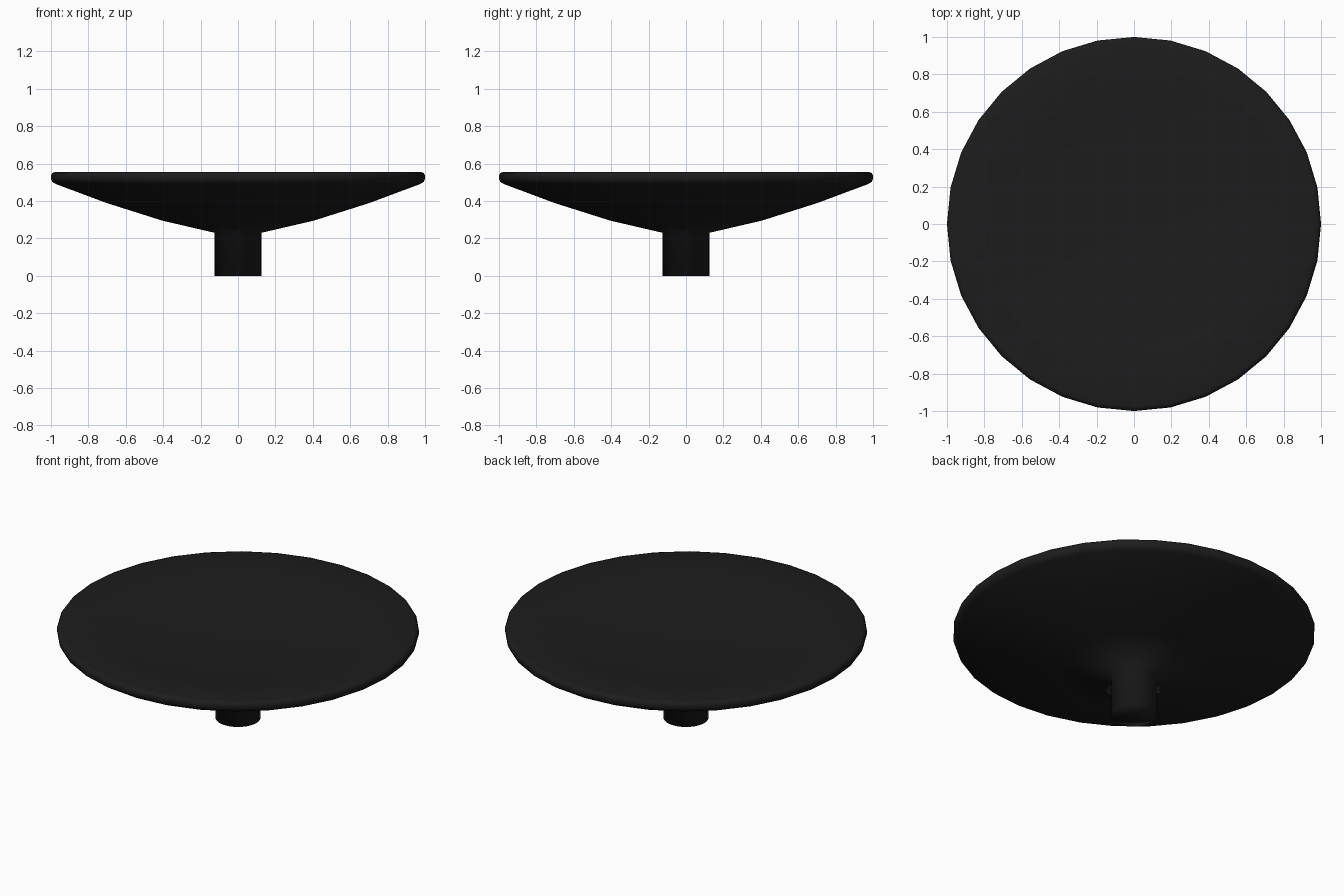
import bpy
import bmesh
from math import tau

cube = bpy.data.objects.get("Cube")
if cube:
    bpy.data.objects.remove(cube, do_unlink=True)

SIDES = 32

# Single near-black finish
black = bpy.data.materials.new("matte black")
black.use_nodes = True
colour = (0.012, 0.012, 0.012, 1)
black.diffuse_color = colour
shader = black.node_tree.nodes["Principled BSDF"]
shader.inputs["Base Color"].default_value = colour
shader.inputs["Roughness"].default_value = 0.6


def lathe(name, profile):
    """Spin a (radius, height) profile around z; ends on the axis close it."""
    bm = bmesh.new()
    verts = [bm.verts.new((0, -r, z)) for r, z in profile]
    edges = [bm.edges.new(pair) for pair in zip(verts, verts[1:])]
    bmesh.ops.spin(bm, geom=verts + edges, cent=(0, 0, 0), axis=(0, 0, 1),
                   angle=tau, steps=SIDES, use_duplicate=False)
    bmesh.ops.remove_doubles(bm, verts=bm.verts, dist=0.0005)
    bmesh.ops.recalc_face_normals(bm, faces=bm.faces)
    for face in bm.faces:
        face.smooth = True
    mesh = bpy.data.meshes.new(name)
    bm.to_mesh(mesh)
    bm.free()
    mesh.materials.append(black)
    obj = bpy.data.objects.new(name, mesh)
    bpy.context.collection.objects.link(obj)
    return obj


# Stem, curved underside, rounded rim and shallow dished top in one turned piece
lathe("pedestal_dish", [
    (0, 0), (0.125, 0), (0.125, 0.23),      # stem
    (0.405, 0.295), (0.705, 0.39),          # curved underside
    (0.975, 0.491), (0.993, 0.502), (1.0, 0.52),
    (1.0, 0.537), (0.993, 0.55), (0.975, 0.556),  # rounded rim
    (0.7, 0.525), (0.4, 0.505), (0, 0.495),       # dished top
])
